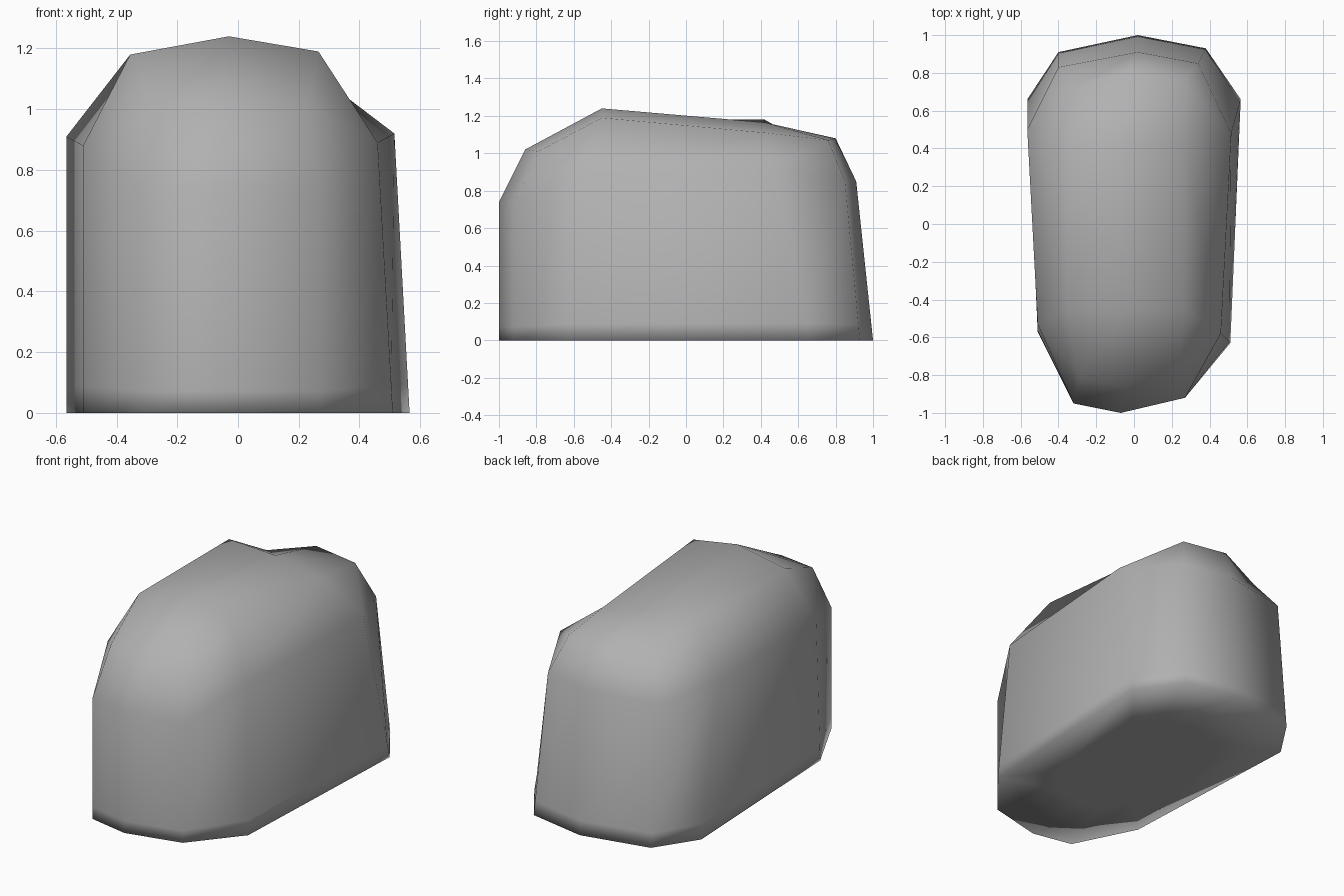
import bpy
import bmesh

# Remove the default cube only
default_cube = bpy.data.objects.get("Cube")
if default_cube:
    bpy.data.objects.remove(default_cube, do_unlink=True)


def make_material(name, color):
    material = bpy.data.materials.new(name)
    material.use_nodes = True
    material.diffuse_color = color
    shader = next(node for node in material.node_tree.nodes
                  if node.type == 'BSDF_PRINCIPLED')
    shader.inputs["Base Color"].default_value = color
    return material


def add_row(bm, points):
    return [bm.verts.new(point) for point in points]


def bridge(bm, first, second, closed=False):
    """Join two rows of equal length with quads."""
    count = len(first)
    for i in range(count if closed else count - 1):
        k = (i + 1) % count
        bm.faces.new((first[i], first[k], second[k], second[i]))


# Footprint: front three points, left side, back three points, right side
footprint = [
    (-.32, -.95), (-.07, -1), (.27, -.92),
    (.51, -.63), (.565, .66),
    (.38, .93), (.02, 1), (-.4, .91),
    (-.565, .66), (-.51, -.57),
]

# Upper rim of the walls, in the same order
rim_points = [
    (-.32, -.95, .74), (-.07, -1, .74), (.27, -.92, .73),
    (.46, -.58, .89), (.515, .48, .92),
    (.34, .85, .85), (.02, .91, .85), (-.4, .83, .85),
    (-.565, .5, .91), (-.51, -.53, .88),
]

# Rows across the crown, running from front to back
crown_points = [
    [(-.29, -.81, 1.03), (-.05, -.86, 1.02), (.23, -.79, 1.01)],
    [(-.355, -.45, 1.18), (-.03, -.45, 1.24), (.265, -.45, 1.19)],
    [(-.355, .42, 1.18), (-.04, .42, 1.165), (.265, .42, 1.11)],
    [(-.31, .72, 1.01), (-.03, .8, 1.08), (.26, .76, 1.07)],
]

bm = bmesh.new()
base = add_row(bm, [(x, y, 0) for x, y in footprint])
rim = add_row(bm, rim_points)
crown = [add_row(bm, row) for row in crown_points]

# Walls, with a low loop that keeps their shading upright near the ground
low_loop = add_row(bm, [low.co.lerp(high.co, .1)
                        for low, high in zip(base, rim)])
bridge(bm, base, low_loop, closed=True)
bridge(bm, low_loop, rim, closed=True)

# Underside, with an inner loop
inner_loop = add_row(bm, [vert.co * .55 for vert in base])
bridge(bm, inner_loop, base, closed=True)
bm.faces.new(list(reversed(inner_loop)))

# Crown from the front wall over to the back wall
rows = [rim[:3]] + crown + [rim[7:4:-1]]
for first, second in zip(rows, rows[1:]):
    bridge(bm, first, second)

# Rounded shoulders on both sides, corner to corner
right_edge = [row[0] for row in rows]
left_edge = [row[-1] for row in rows]
for edge, front, back in ((right_edge, rim[9], rim[8]),
                          (left_edge, rim[3], rim[4])):
    bm.faces.new((front, edge[0], edge[1], edge[2]))
    bm.faces.new((front, edge[2], edge[3], back))
    bm.faces.new((back, edge[3], edge[4], edge[5]))

# Crease the shallow dip at the back of the crown
bmesh.ops.connect_verts(bm, verts=[crown[2][1], crown[3][0]])

bmesh.ops.recalc_face_normals(bm, faces=bm.faces)
for face in bm.faces:
    face.smooth = True

mesh = bpy.data.meshes.new("rounded_body")
bm.to_mesh(mesh)
bm.free()
mesh.materials.append(make_material("mid_grey", (.44, .44, .44, 1)))
body = bpy.data.objects.new("rounded_body", mesh)
bpy.context.collection.objects.link(body)
